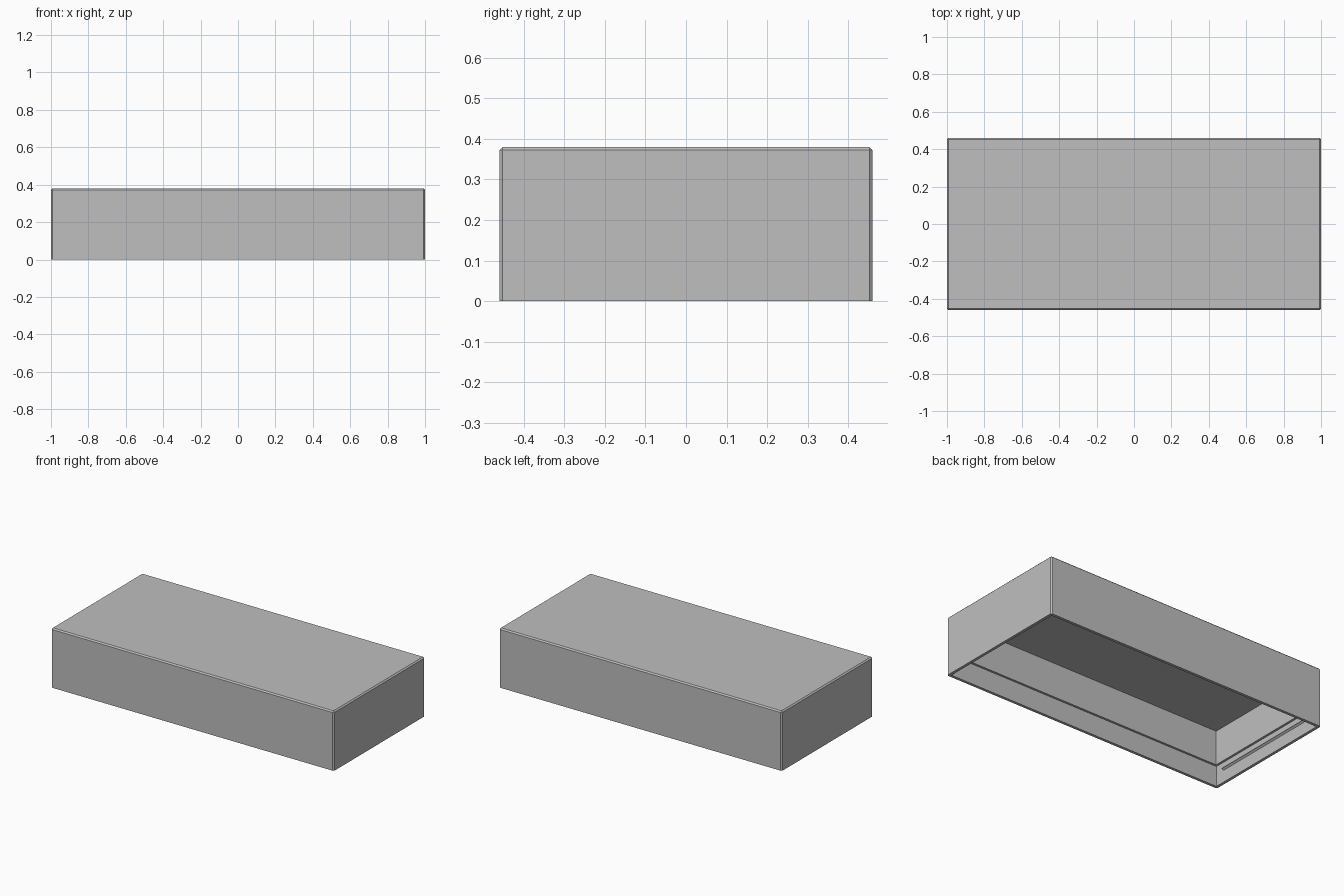
import bpy
import bmesh

if "Cube" in bpy.data.objects:
    bpy.data.objects.remove(bpy.data.objects["Cube"], do_unlink=True)

HALF_X, HALF_Y, HEIGHT = 1.0, 0.46, 0.38
CHAMFER = 0.008     # outer edge break
LIP = 0.018         # thin wall around the mouth
WALL = 0.032        # full wall above the ledge
LEDGE_Z = 0.13
CEILING_Z = 0.35

grey = bpy.data.materials.new("plain grey")
grey.use_nodes = True
grey.diffuse_color = (0.52, 0.52, 0.52, 1)
grey.node_tree.nodes["Principled BSDF"].inputs["Base Color"].default_value = grey.diffuse_color


def finish(name, bm):
    bmesh.ops.remove_doubles(bm, verts=bm.verts, dist=0.0001)
    bmesh.ops.recalc_face_normals(bm, faces=bm.faces)
    mesh = bpy.data.meshes.new(name)
    bm.to_mesh(mesh)
    bm.free()
    mesh.materials.append(grey)
    obj = bpy.data.objects.new(name, mesh)
    bpy.context.collection.objects.link(obj)
    return obj


def ring(bm, inset, z, cut):
    """Rectangle with its corners cut off, as eight vertices."""
    x, y = HALF_X - inset, HALF_Y - inset
    points = [(x, y - cut), (x - cut, y), (cut - x, y), (-x, y - cut),
              (-x, cut - y), (cut - x, -y), (x - cut, -y), (x, cut - y)]
    return [bm.verts.new((px, py, z)) for px, py in points]


# Hollow cover: chamfered outside, down to the rim, then up the stepped inside
bm = bmesh.new()
sections = [(CHAMFER, HEIGHT, 0), (0, HEIGHT - CHAMFER, CHAMFER), (0, 0, CHAMFER),
            (LIP, 0, 0), (LIP, LEDGE_Z, 0), (WALL, LEDGE_Z, 0), (WALL, CEILING_Z, 0)]
rings = [ring(bm, *section) for section in sections]
for a, b in zip(rings, rings[1:]):
    for i in range(8):
        j = (i + 1) % 8
        bm.faces.new((a[i], a[j], b[j], b[i]))
bm.faces.new(rings[0])
bm.faces.new(rings[-1])
finish("cover_shell", bm)

# Snap ridge inside each short wall, with a triangular section
for side, name in ((1, "left_snap_ridge"), (-1, "right_snap_ridge")):
    bm = bmesh.new()
    wall = HALF_X - LIP
    profile = [(wall + 0.002, 0.076), (wall - 0.012, 0.086), (wall + 0.002, 0.096)]
    ends = [[bm.verts.new((side * x, y, z)) for x, z in profile] for y in (-0.38, 0.38)]
    for i in range(3):
        j = (i + 1) % 3
        bm.faces.new((ends[0][i], ends[0][j], ends[1][j], ends[1][i]))
    for end in ends:
        bm.faces.new(end)
    finish(name, bm)
